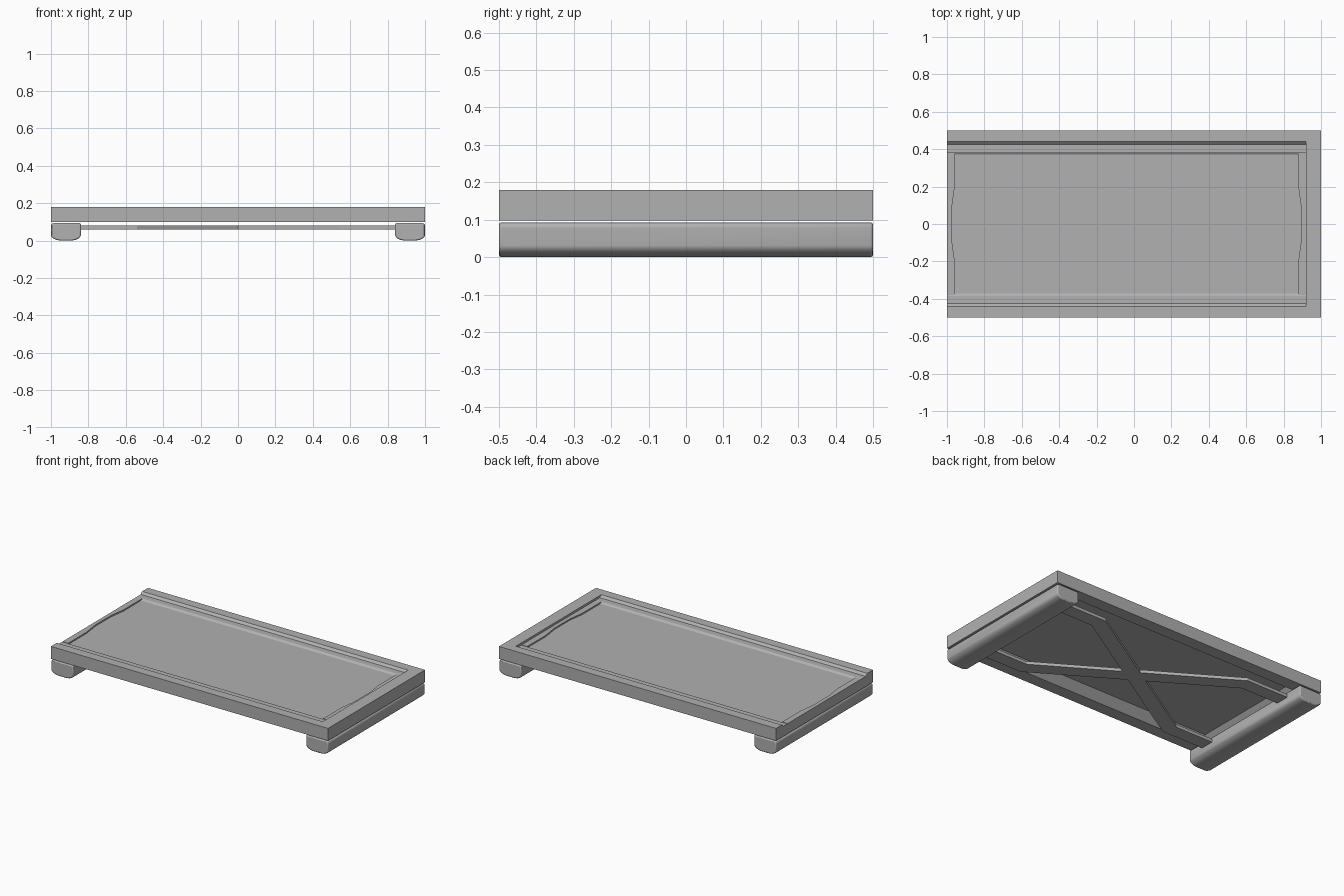
import bpy, bmesh
from mathutils import Vector

if "Cube" in bpy.data.objects:
    bpy.data.objects.remove(bpy.data.objects["Cube"])

GREY = bpy.data.materials.new("dark_grey")
GREY.diffuse_color = (0.44, 0.44, 0.44, 1)
GREY.use_nodes = True
GREY.node_tree.nodes["Principled BSDF"].inputs["Base Color"].default_value = GREY.diffuse_color


def prism(name, pts, to3d, a, b, bevel=0.0):
    """Extrude a 2D outline between a and b; to3d maps (u, v, w) to xyz."""
    bm = bmesh.new()
    verts = [bm.verts.new(to3d(u, v, a)) for u, v in pts]
    face = bm.faces.new(verts)
    new = bmesh.ops.extrude_face_region(bm, geom=[face])["geom"]
    shift = Vector(to3d(0, 0, b)) - Vector(to3d(0, 0, a))
    bmesh.ops.translate(bm, vec=shift, verts=[g for g in new if isinstance(g, bmesh.types.BMVert)])
    bmesh.ops.recalc_face_normals(bm, faces=bm.faces)
    mesh = bpy.data.meshes.new(name)
    bm.to_mesh(mesh)
    bm.free()
    mesh.materials.append(GREY)
    ob = bpy.data.objects.new(name, mesh)
    bpy.context.collection.objects.link(ob)
    if bevel:
        m = ob.modifiers.new("bevel", "BEVEL")
        m.width, m.segments, m.limit_method = bevel, 2, "ANGLE"
        bpy.ops.object.select_all(action="DESELECT")
        bpy.context.view_layer.objects.active = ob
        ob.select_set(True)
        bpy.ops.object.shade_smooth_by_angle(angle=0.7)
    return ob


def along_z(u, v, w):
    return (u, v, w)


def rect(x0, x1, y0, y1):
    return [(x0, y0), (x1, y0), (x1, y1), (x0, y1)]


# Long side rails: stepped inner edge above, sloped inner edge below
RAIL = [(0.50, 0.098), (0.50, 0.179), (0.44, 0.179), (0.425, 0.165), (0.385, 0.165),
        (0.37, 0.155), (0.37, 0.15), (0.42, 0.098)]
for s, name in ((-1, "front_rail"), (1, "back_rail")):
    prism(name, RAIL, lambda u, v, w, s=s: (w, s * u, v), -1, 1)

# Raised rim on the right end; the left end stays open
prism("right_rim", rect(0.92, 1, -0.44, 0.44), along_z, 0.098, 0.179)

# End ledges with a gently wavy inner edge
WAVE = [(0, -0.38), (0, -0.19), (0.015, -0.08), (0.015, 0.08), (0, 0.19), (0, 0.38)]
for s, name, edge, outer in ((1, "right_ledge", 0.88, 0.93), (-1, "left_ledge", -0.96, -1)):
    pts = [(edge + s * x, y) for x, y in WAVE] + [(outer, 0.38), (outer, -0.38)]
    prism(name, pts, along_z, 0.15, 0.165)

# Recessed deck and sloped end beams under it
prism("deck_panel", rect(-1, 0.94, -0.42, 0.42), along_z, 0.148, 0.156)
BEAM = [(1, 0.098), (1, 0.15), (0.85, 0.15), (0.90, 0.098)]
for s, name in ((-1, "left_end_beam"), (1, "right_end_beam")):
    prism(name, BEAM, lambda u, v, w, s=s: (s * u, w, v), -0.42, 0.42)

# Skids at both ends, rounded below
SKID = [(0.84, 0.093), (0.84, 0.025), (0.85, 0.013), (0.87, 0.003), (0.89, 0), (0.95, 0),
        (0.97, 0.003), (0.99, 0.013), (1.0, 0.025), (1.0, 0.085), (0.99, 0.093)]
for s, name in ((-1, "left_skid"), (1, "right_skid")):
    prism(name, SKID, lambda u, v, w, s=s: (s * u, w, v), -0.5, 0.5, bevel=0.008)

# Crossed braces with straight ends between the skids
BRACE = [(-0.85, -0.385), (-0.54, -0.385), (0.57, 0.295), (0.85, 0.295),
         (0.85, 0.385), (0.54, 0.385), (-0.57, -0.295), (-0.85, -0.295)]
for s, name in ((1, "brace_a"), (-1, "brace_b")):
    prism(name, [(x, s * y) for x, y in BRACE], along_z, 0.06, 0.08)
